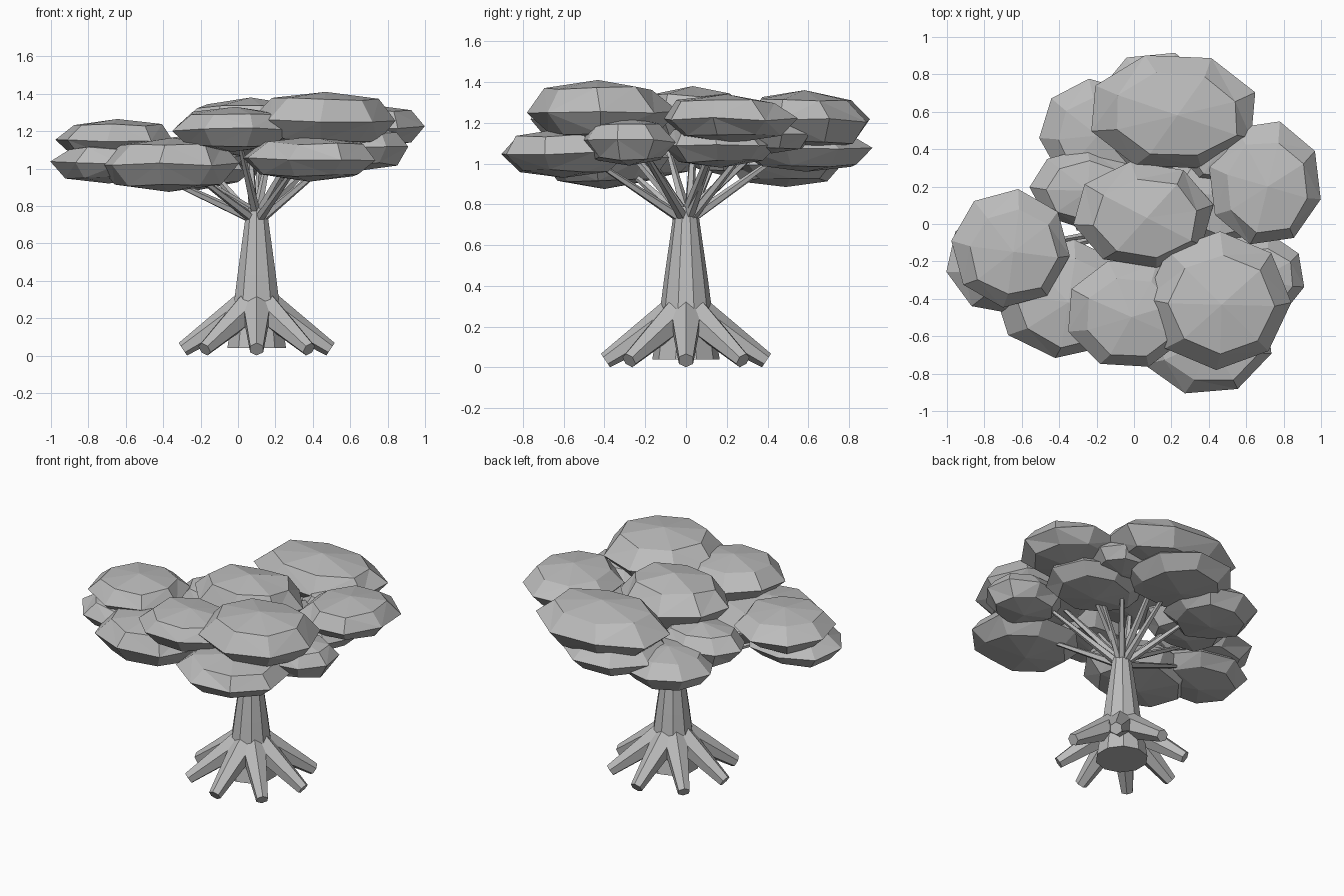
import bpy, bmesh, math, random
from mathutils import Vector, Matrix

random.seed(4)
cube = bpy.data.objects.get("Cube")
if cube:
    bpy.data.objects.remove(cube, do_unlink=True)

# Single plain material
grey = bpy.data.materials.new("plain_grey")
grey.use_nodes = True
colour = (0.5, 0.5, 0.5, 1)
grey.diffuse_color = colour
grey.node_tree.nodes["Principled BSDF"].inputs["Base Color"].default_value = colour


def finish(name, bm):
    bmesh.ops.recalc_face_normals(bm, faces=bm.faces)
    mesh = bpy.data.meshes.new(name)
    bm.to_mesh(mesh)
    bm.free()
    mesh.materials.append(grey)
    obj = bpy.data.objects.new(name, mesh)
    bpy.context.scene.collection.objects.link(obj)
    return obj


def limb(name, start, end, r_start, r_end, sides=6):
    """Tapered straight prism between two points."""
    start, end = Vector(start), Vector(end)
    axis = end - start
    place = Matrix.Translation((start + end) / 2) @ axis.to_track_quat('Z', 'Y').to_matrix().to_4x4()
    bm = bmesh.new()
    bmesh.ops.create_cone(bm, cap_ends=True, segments=sides, radius1=r_start,
                          radius2=r_end, depth=axis.length, matrix=place)
    return finish(name, bm)


def clump(name, centre, radii):
    """Flattened faceted leaf mass, its top pushed towards one side."""
    bm = bmesh.new()
    bmesh.ops.create_uvsphere(bm, u_segments=8, v_segments=4, radius=1)
    bm.transform(Matrix.Rotation(random.uniform(0, math.pi / 4), 4, 'Z'))
    for v in bm.verts:
        if abs(v.co.z) < 0.9:
            # Uneven rims
            v.co.z += random.uniform(-0.08, 0.08)
            grow = 1.03 if abs(v.co.z) < 0.2 else random.uniform(1.02, 1.12)
            v.co.x *= grow
            v.co.y *= grow
        if v.co.z > 0.3:
            v.co.x += 0.05
            v.co.y -= 0.06
    bm.transform(Matrix.Translation(centre) @ Matrix.Diagonal((*radii, 1)))
    bmesh.ops.triangulate(bm, faces=bm.faces)
    return finish(name, bm)


TRUNK_X = 0.1

# Trunk: stacked rings of a tapering profile
bm = bmesh.new()
rings = []
for r, z in [(0.165, 0.04), (0.125, 0.3), (0.108, 0.43), (0.056, 0.79)]:
    ring = []
    for i in range(10):
        a = math.tau * (i + 0.5) / 10
        ring.append(bm.verts.new((TRUNK_X + r * math.cos(a), r * math.sin(a), z)))
    rings.append(ring)
for low, high in zip(rings, rings[1:]):
    for i in range(10):
        j = (i + 1) % 10
        bm.faces.new((low[i], low[j], high[j], high[i]))
bm.faces.new(rings[0])
bm.faces.new(rings[-1])
finish("trunk", bm)

# Eight roots around the base
for i in range(8):
    a = math.tau * i / 8
    c, s = math.cos(a), math.sin(a)
    limb(f"root_{i + 1}", (TRUNK_X + 0.07 * c, 0.07 * s, 0.25),
         (TRUNK_X + 0.395 * c, 0.395 * s, 0.034), 0.085, 0.04)

# Leaf clumps: centre and radii
clumps = {
    "crown_middle": ((0.05, 0.05, 1.22), (0.37, 0.28, 0.16)),
    "crown_front": ((-0.03, -0.48, 1.21), (0.33, 0.29, 0.12)),
    "crown_front_left": ((0.45, -0.41, 1.26), (0.38, 0.36, 0.15)),
    "crown_back": ((0.21, 0.6, 1.21), (0.45, 0.31, 0.15)),
    "crown_left": ((0.7, 0.22, 1.22), (0.3, 0.33, 0.12)),
    "crown_right": ((-0.66, -0.13, 1.15), (0.31, 0.31, 0.115)),
    "lower_right": ((-0.69, -0.2, 1.03), (0.31, 0.28, 0.11)),
    "lower_front_right": ((-0.37, -0.4, 1.02), (0.37, 0.31, 0.145)),
    "lower_front_left": ((0.38, -0.6, 1.05), (0.36, 0.31, 0.12)),
    "lower_left": ((0.66, -0.28, 1.11), (0.25, 0.23, 0.12)),
    "lower_back_left": ((0.46, 0.17, 1.09), (0.32, 0.28, 0.11)),
    "lower_back": ((0.12, 0.59, 1.07), (0.33, 0.33, 0.11)),
    "lower_back_right": ((-0.21, 0.49, 1.0), (0.29, 0.28, 0.115)),
    "lower_side_right": ((-0.26, 0.19, 1.06), (0.29, 0.21, 0.12)),
    "lower_far_left": ((0.45, 0.42, 1.15), (0.22, 0.21, 0.1)),
}
for name, (centre, radii) in clumps.items():
    clump(name, centre, radii)

    # Branch from the trunk top into each clump
    out = Vector((centre[0] - TRUNK_X, centre[1], 0))
    reach = out.normalized() * 0.025
    start = (TRUNK_X + reach.x, reach.y, 0.73 if "lower" in name else 0.77)
    end = Vector((TRUNK_X, 0, centre[2])) + out * 0.85
    limb("branch_to_" + name, start, end, 0.027, 0.01, 5)
